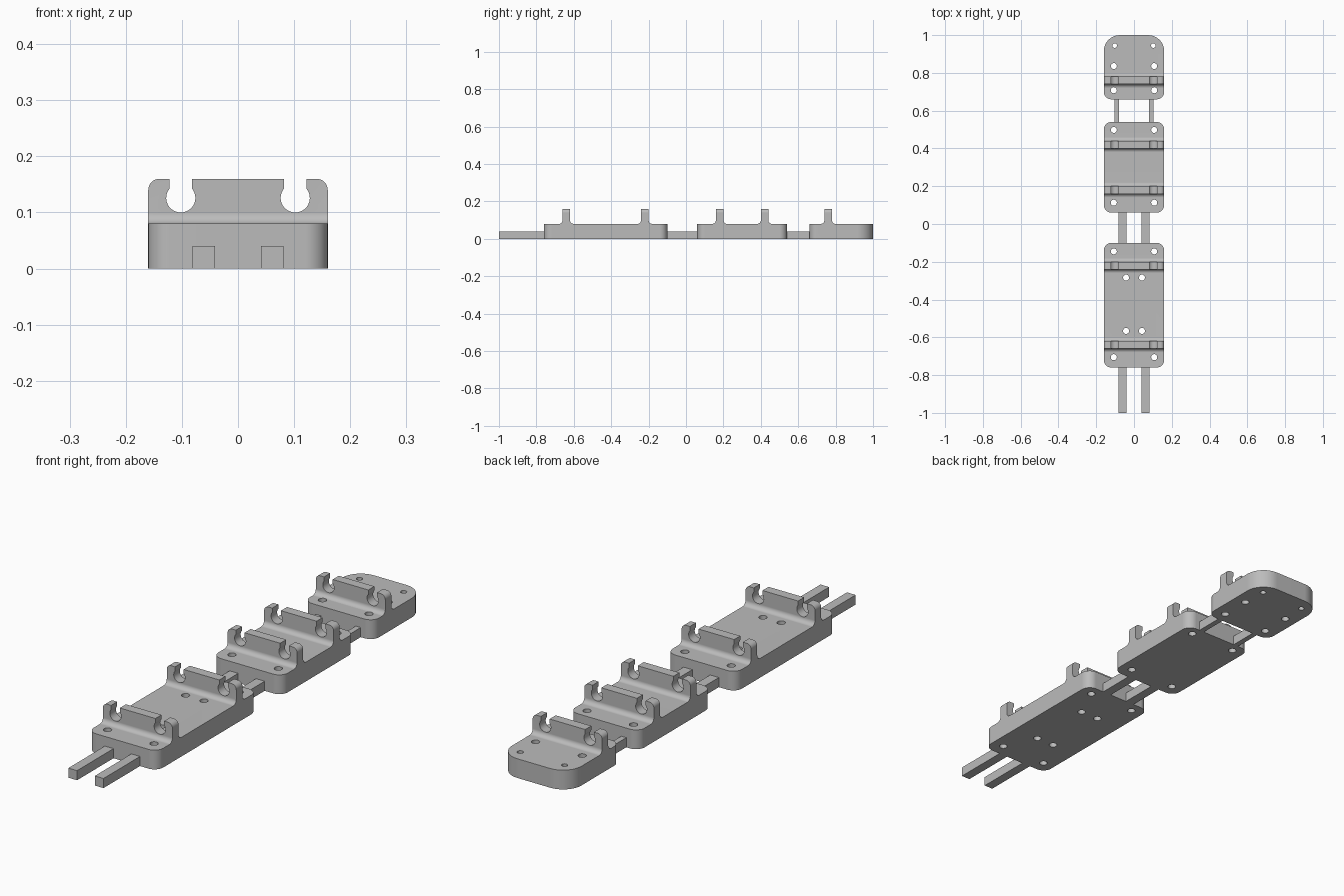
import bpy, bmesh
from math import sin, cos, pi
from mathutils import Vector

if "Cube" in bpy.data.objects:
    bpy.data.objects.remove(bpy.data.objects["Cube"])

HALF_W, DECK, TOP, FILLET, RIB = 0.16, 0.08, 0.16, 0.02, 0.04

grey = bpy.data.materials.new("plain_grey")
grey.use_nodes = True
grey.diffuse_color = (0.5, 0.5, 0.5, 1)
grey.node_tree.nodes["Principled BSDF"].inputs["Base Color"].default_value = (0.5, 0.5, 0.5, 1)


def arc(cx, cy, r, start, end, n=8):
    """Points on an arc, angles in quarter turns."""
    angles = [(start + (end - start) * i / n) * pi / 2 for i in range(n + 1)]
    return [(cx + r * cos(a), cy + r * sin(a)) for a in angles]


def prism(bm, points, axis, low, high):
    """Extrude a 2D outline along one axis; the outline uses the other two in order."""
    def place(p, depth):
        co = list(p)
        co.insert("xyz".index(axis), depth)
        return Vector(co)
    face = bm.faces.new([bm.verts.new(place(p, low)) for p in points])
    result = bmesh.ops.extrude_face_region(bm, geom=[face])
    verts = [v for v in result["geom"] if isinstance(v, bmesh.types.BMVert)]
    bmesh.ops.translate(bm, verts=verts, vec=place((0, 0), high - low))


def make_object(name, bm):
    bmesh.ops.recalc_face_normals(bm, faces=bm.faces)
    mesh = bpy.data.meshes.new(name)
    bm.to_mesh(mesh)
    bm.free()
    obj = bpy.data.objects.new(name, mesh)
    bpy.context.collection.objects.link(obj)
    mesh.materials.append(grey)
    return obj


def cut(obj, tool, operation):
    """Apply a boolean and discard the cutter."""
    mod = obj.modifiers.new("cut", "BOOLEAN")
    mod.object, mod.operation, mod.solver = tool, operation, "EXACT"
    bpy.context.view_layer.update()
    evaluated = obj.evaluated_get(bpy.context.evaluated_depsgraph_get())
    mesh = bpy.data.meshes.new_from_object(evaluated)
    obj.modifiers.clear()
    obj.data = mesh
    bpy.data.objects.remove(tool)


def side_profile(y0, y1, ribs):
    """Deck with filleted ribs, seen from the side."""
    pts = [(y1 + 0.1, 0), (y0 - 0.1, 0), (y0 - 0.1, DECK)]
    for y in ribs:
        a, b = y - RIB / 2, y + RIB / 2
        pts += arc(a - FILLET, DECK + FILLET, FILLET, -1, 0) + [(a, TOP), (b, TOP)]
        pts += arc(b + FILLET, DECK + FILLET, FILLET, -2, -1)
    return pts + [(y1 + 0.1, DECK)]


def outline(y0, y1, front_r, back_r):
    """Rounded rectangle, seen from above."""
    f, b = front_r, back_r
    return (arc(HALF_W - b, y1 - b, b, 0, 1) + arc(b - HALF_W, y1 - b, b, 1, 2)
            + arc(f - HALF_W, y0 + f, f, 2, 3) + arc(HALF_W - f, y0 + f, f, 3, 4))


def make_block(name, y0, y1, back_r, ribs, holes):
    bm = bmesh.new()
    prism(bm, side_profile(y0, y1, ribs), "x", -0.25, 0.25)
    block = make_object(name, bm)

    # Rounded plan shape
    bm = bmesh.new()
    prism(bm, outline(y0, y1, 0.04, back_r), "z", -0.1, 0.3)
    cut(block, make_object("outline_cutter", bm), "INTERSECT")

    # Screw holes, cable notches and rounded rib corners
    bm = bmesh.new()
    for side in (-1, 1):
        for x, y, r in holes:
            prism(bm, arc(side * x, y, r, 0, 4, 24)[:-1], "z", -0.05, 0.3 if r < 0 else 0.12)
        keyhole = [(0.02, 0.2), (-0.02, 0.2)] + arc(0, 0.126, 0.026, 1.56, 4.44, 24)
        corner = arc(0.14, 0.14, 0.02, 0, 1) + [(0.14, 0.2), (0.2, 0.2), (0.2, 0.14)]
        for y in ribs:
            for shape, shift in ((keyhole, 0.102), (corner, 0)):
                prism(bm, [(side * (x + shift), z) for x, z in shape], "y", y - 0.035, y + 0.035)
    cut(block, make_object("detail_cutter", bm), "DIFFERENCE")
    finish(block)


def finish(obj):
    bpy.ops.object.select_all(action="DESELECT")
    obj.select_set(True)
    bpy.context.view_layer.objects.active = obj
    bpy.ops.object.shade_smooth_by_angle(angle=pi / 6)
    weighted = obj.modifiers.new("weighted_normals", "WEIGHTED_NORMAL")
    weighted.keep_sharp = True


def make_bars(name, y0, y1, x0, x1):
    for side, label in ((-1, "right_"), (1, "left_")):
        bm = bmesh.new()
        prism(bm, [(side * x0, 0), (side * x1, 0), (side * x1, 0.04), (side * x0, 0.04)], "y", y0, y1)
        make_object(label + name, bm)


# Three clip blocks
R = 0.016
make_block("front_block", -0.76, -0.10, 0.04, (-0.64, -0.22),
           [(0.107, -0.705, R), (0.107, -0.145, R), (0.042, -0.566, R), (0.042, -0.284, R)])
make_block("middle_block", 0.06, 0.54, 0.04, (0.18, 0.42),
           [(0.107, 0.113, R), (0.107, 0.498, R)])
make_block("back_block", 0.66, 1.0, 0.085, (0.76,),
           [(0.107, 0.708, R), (0.107, 0.836, R), (0.102, 0.944, 0.012)])

# Connecting bars
make_bars("front_bar", -1.0, -0.76, 0.041, 0.081)
make_bars("middle_bar", -0.10, 0.06, 0.041, 0.081)
make_bars("back_bar", 0.54, 0.66, 0.08, 0.103)
